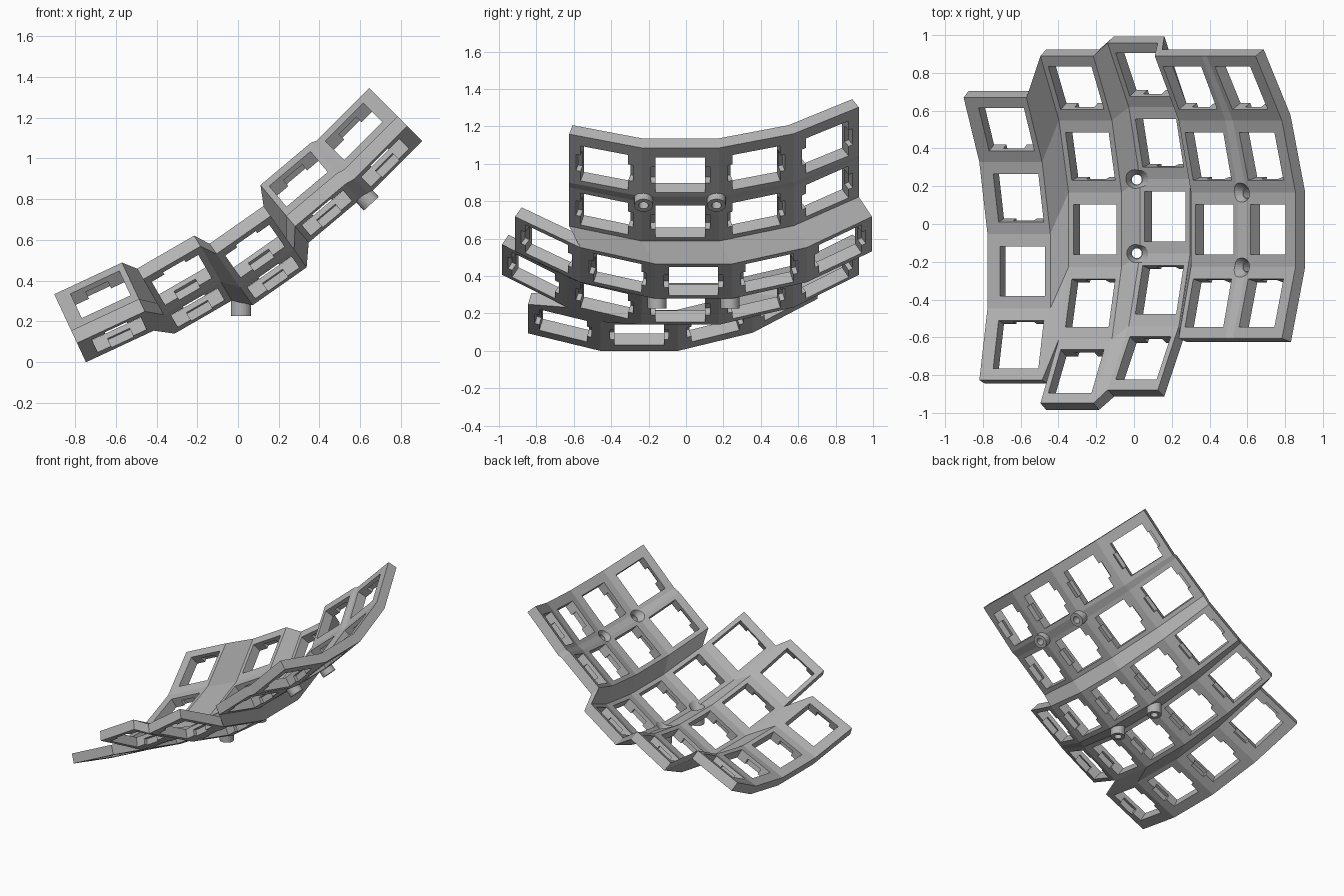
import bpy, bmesh
from math import sin, cos, radians
from mathutils import Matrix, Vector

cube = bpy.data.objects.get("Cube")
if cube:
    bpy.data.objects.remove(cube, do_unlink=True)

grey = bpy.data.materials.new("matte_grey")
grey.use_nodes = True
colour = (0.45, 0.45, 0.45, 1)
grey.diffuse_color = colour
grey.node_tree.nodes["Principled BSDF"].inputs["Base Color"].default_value = colour

R = 1.5            # radius of the finger curve at the top surface
T = 0.07           # plate thickness
STEP = 15          # degrees between rows
END = 0.195        # half a key cell, front to back
HALF = 0.162       # half a key cell, side to side
HOLE = 0.264

# Columns: centre (x, y, z), tilt, rows, left and right half widths
COLUMNS = [
    ((-0.59, -0.25, 0.15), 25, 4, 0.205, HALF),
    ((-0.206, -0.03, 0.282), 30, 5, HALF, HALF),
    ((0.164, 0.04, 0.43), 35, 5, HALF, HALF),
    ((0.426, -0.03, 0.745), 40, 4, HALF, HALF),
    ((0.71, -0.03, 0.99), 45, 4, HALF, 0.205),
]


def frame(col, phi):
    """Matrix of a key seat: x across, y along the curve, z out of the top."""
    centre, tilt, *_ = COLUMNS[col]
    phi = radians(phi)
    base = Matrix.Translation(centre) @ Matrix.Rotation(-radians(tilt), 4, 'Y')
    return (base @ Matrix.Translation((0, R * sin(phi), R * (1 - cos(phi))))
            @ Matrix.Rotation(phi, 4, 'X'))


def row_angle(row):
    return STEP * (2 - row)


def border_point(col, side, j, depth):
    """Point on the left or right border of a column at row boundary j."""
    rows = COLUMNS[col][2]
    u = (-1, 1)[side] * COLUMNS[col][3 + side]
    if j == 0:
        return frame(col, row_angle(0)) @ Vector((u, END, -depth))
    if j == rows:
        return frame(col, row_angle(rows - 1)) @ Vector((u, -END, -depth))
    drop = (R + depth) / cos(radians(STEP / 2)) - R
    return frame(col, row_angle(j - 0.5)) @ Vector((u, 0, -drop))


def make_object(name, bm):
    bmesh.ops.recalc_face_normals(bm, faces=bm.faces)
    mesh = bpy.data.meshes.new(name)
    bm.to_mesh(mesh)
    bm.free()
    mesh.materials.append(grey)
    ob = bpy.data.objects.new(name, mesh)
    bpy.context.collection.objects.link(ob)
    return ob


def add_box(bm, matrix, size, z_low, z_high):
    scale = Matrix.Diagonal((size[0], size[1], z_high - z_low, 1))
    shift = Matrix.Translation((0, 0, (z_low + z_high) / 2))
    bmesh.ops.create_cube(bm, size=1, matrix=matrix @ shift @ scale)


def add_cone(bm, matrix, r_low, r_high, z_low, z_high):
    shift = Matrix.Translation((0, 0, (z_low + z_high) / 2))
    bmesh.ops.create_cone(bm, cap_ends=True, segments=24, radius1=r_low,
                          radius2=r_high, depth=z_high - z_low,
                          matrix=matrix @ shift)


def cut(target, bm):
    """Subtract a cutter mesh from the target, then drop the cutter."""
    cutter = make_object("cutter", bm)
    cutter.hide_render = True
    mod = target.modifiers.new("cut", 'BOOLEAN')
    mod.operation = 'DIFFERENCE'
    mod.solver = 'EXACT'
    mod.object = cutter
    bpy.context.view_layer.objects.active = target
    bpy.ops.object.modifier_apply(modifier=mod.name)
    bpy.data.objects.remove(cutter, do_unlink=True)


# Plate: columns and the webs between them as one closed shell
bm = bmesh.new()
verts = {}


def vert(line, j, depth):
    key = (line, j, depth)
    if key not in verts:
        verts[key] = bm.verts.new(border_point(line // 2, line % 2, j, depth))
    return verts[key]


cells = set()
for line in range(2 * len(COLUMNS) - 1):
    rows = min(COLUMNS[line // 2][2], COLUMNS[(line + 1) // 2][2])
    cells.update((line, row) for row in range(rows))
for e, r in sorted(cells):
    ring = [(e, r), (e + 1, r), (e + 1, r + 1), (e, r + 1)]
    neighbours = [(e, r - 1), (e + 1, r), (e, r + 1), (e - 1, r)]
    for depth in (0, T):
        bm.faces.new([vert(*p, depth) for p in ring])
    for k, other in enumerate(neighbours):
        if other not in cells:
            a, b = ring[k], ring[(k + 1) % 4]
            bm.faces.new([vert(*a, 0), vert(*b, 0), vert(*b, T), vert(*a, T)])
plate = make_object("key_plate", bm)

# Key openings, then the clip notches under their front and back edges
holes, notches = bmesh.new(), bmesh.new()
for col, data in enumerate(COLUMNS):
    for row in range(data[2]):
        seat = frame(col, row_angle(row))
        add_box(holes, seat, (HOLE, HOLE), -T - 0.03, 0.03)
        add_box(notches, seat, (0.12, HOLE + 0.05), -T - 0.03, -0.027)
cut(plate, holes)
cut(plate, notches)

# Screw bosses under two of the webs
spots = [((0.015, 0.235, 0.322), 0), ((0.015, -0.155, 0.322), 0),
         ((0.59, 0.163, 0.848), 42.5), ((0.59, -0.227, 0.848), 42.5)]
axes = [Matrix.Translation(p) @ Matrix.Rotation(-radians(a), 4, 'Y')
        for p, a in spots]
drill, sink = bmesh.new(), bmesh.new()
for axis in axes:
    add_cone(drill, axis, 0.026, 0.026, -0.2, 0.1)
    add_cone(sink, axis, 0.026, 0.062, -0.02, 0.05)
cut(plate, drill)
cut(plate, sink)

for n, axis in enumerate(axes):
    body, bore = bmesh.new(), bmesh.new()
    add_cone(body, axis, 0.05, 0.05, -0.095, -0.012)
    add_cone(bore, axis, 0.026, 0.026, -0.2, 0.1)
    boss = make_object("screw_boss_%d" % (n + 1), body)
    cut(boss, bore)
